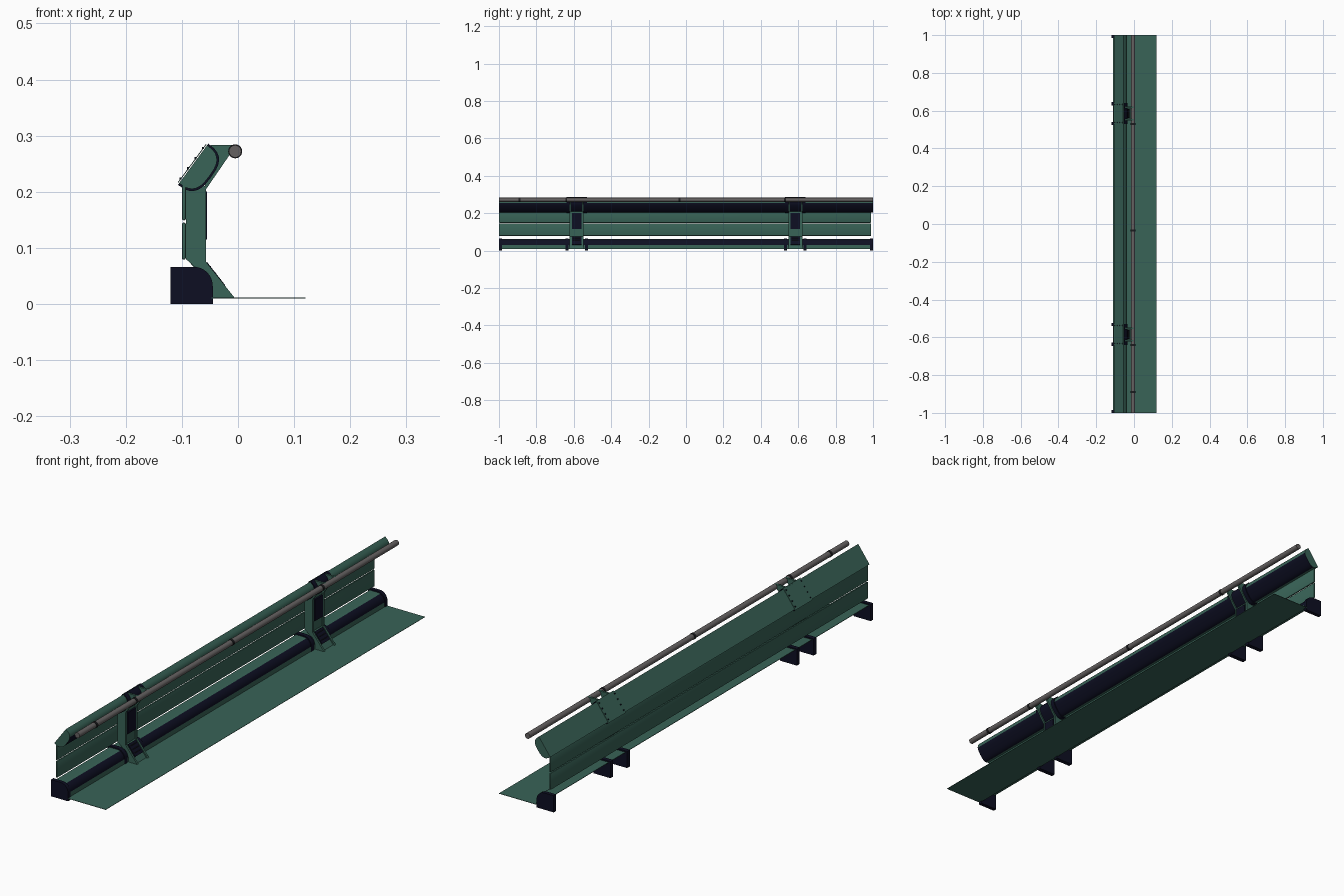
import bpy, bmesh, math
from mathutils import Vector

if "Cube" in bpy.data.objects:
    bpy.data.objects.remove(bpy.data.objects["Cube"])


def mat(name, rgb):
    m = bpy.data.materials.new(name)
    m.diffuse_color = (*rgb, 1)
    m.use_nodes = True
    m.node_tree.nodes["Principled BSDF"].inputs["Base Color"].default_value = m.diffuse_color
    return m


GREEN = mat("dull green", (0.04, 0.125, 0.095))
NAVY = mat("dark navy", (0.004, 0.0045, 0.016))
GREY = mat("rail grey", (0.13, 0.12, 0.12))
BLACK = mat("ring black", (0.012, 0.012, 0.014))


def finish(bm, name, mats, smooth=True):
    bmesh.ops.recalc_face_normals(bm, faces=bm.faces)
    me = bpy.data.meshes.new(name)
    bm.to_mesh(me)
    bm.free()
    for m in mats:
        me.materials.append(m)
    ob = bpy.data.objects.new(name, me)
    bpy.context.collection.objects.link(ob)
    if smooth:
        bpy.ops.object.select_all(action='DESELECT')
        ob.select_set(True)
        bpy.context.view_layer.objects.active = ob
        bpy.ops.object.shade_smooth_by_angle(angle=math.radians(35))
    return ob


def prism(name, pts, y0, y1, mats, rule=None, smooth=True):
    """Extrude an (x, z) outline along y; rule(face centre, normal) picks a material."""
    bm = bmesh.new()
    f = bm.faces.new([bm.verts.new((x, y0, z)) for x, z in pts])
    r = bmesh.ops.extrude_face_region(bm, geom=[f])
    vs = [v for v in r["geom"] if isinstance(v, bmesh.types.BMVert)]
    bmesh.ops.translate(bm, verts=vs, vec=(0, y1 - y0, 0))
    bmesh.ops.recalc_face_normals(bm, faces=bm.faces)
    if rule:
        for f in bm.faces:
            f.material_index = int(rule(f.calc_center_median(), f.normal))
    return finish(bm, name, mats, smooth)


def strip(line, t):
    """Closed outline of a polyline thickened by t to its left side."""
    ps = [Vector(p) for p in line]
    out = []
    for i, p in enumerate(ps):
        d = (ps[min(i + 1, len(ps) - 1)] - ps[max(i - 1, 0)]).normalized()
        out.append(p + Vector((-d.y, d.x)) * t)
    return [tuple(p) for p in ps] + [tuple(p) for p in reversed(out)]


def cylinder(name, x, z, r, y0, y1, m, n=24):
    pts = [(x + r * math.cos(2 * math.pi * i / n), z + r * math.sin(2 * math.pi * i / n)) for i in range(n)]
    return prism(name, pts, y0, y1, [m])


def box(name, lo, hi, m, bevel=0.0):
    bm = bmesh.new()
    bmesh.ops.create_cube(bm, size=1)
    for v in bm.verts:
        v.co = [(lo[i] + hi[i]) / 2 + v.co[i] * (hi[i] - lo[i]) for i in range(3)]
    if bevel:
        bmesh.ops.bevel(bm, geom=bm.edges[:], offset=bevel, segments=2, affect='EDGES', profile=0.5)
    return finish(bm, name, [m], bool(bevel))


# ground-level apron sheet
box("apron_sheet", (-0.047, -1, 0.010), (0.12, 1, 0.0115), GREEN)

# lower open-backed housing with a dark light strip
arc = [(-0.078 + 0.031 * math.sin(a), 0.030 + 0.031 * math.cos(a))
       for a in [math.radians(90 * i / 8) for i in range(9)]]
house = [(-0.112, 0.061)] + arc + [(-0.047, 0.010)]
prism("lower_housing", strip(house, -0.002), -0.99, 0.99, [GREEN, NAVY],
      lambda c, n: n.x > 0.3 and abs(n.y) < 0.5 and c.z > 0.031)

# dark divider plates following the housing section
cap_arc = [(-0.078 + 0.033 * math.sin(a), 0.032 + 0.034 * math.cos(a))
           for a in [math.radians(90 * i / 8) for i in range(9)]]
plate = [(-0.12, 0.0), (-0.12, 0.066)] + cap_arc + [(-0.045, 0.0)]
for i, (a, b) in enumerate([(-1, -0.985), (-0.645, -0.628), (-0.54, -0.523),
                            (0.523, 0.54), (0.628, 0.645), (0.985, 1)]):
    prism(f"divider_plate_{i}", plate, a, b, [NAVY])

# two back boards
box("back_board_low", (-0.100, -1, 0.079), (-0.093, 0.99, 0.145), GREEN, 0.003)
box("back_board_high", (-0.100, -1, 0.149), (-0.093, 0.99, 0.212), GREEN, 0.003)

# tilted upper housing: flat back, bulged front with a dark strip
p0, p1 = Vector((-0.055, 0.283)), Vector((-0.105, 0.215))
axis = (p1 - p0)
side = Vector((-axis.y, axis.x)).normalized()


def bulge(off, n=14):
    """Rounded front of the upper housing, from the top edge to the low edge."""
    mid = (p0 + p1) / 2
    half, res = axis.length / 2 + off, []
    for i in range(n + 1):
        a = math.pi * i / n
        c, s = math.cos(a), math.sin(a)
        u = math.copysign(abs(c) ** 0.7, c)
        q = mid - axis.normalized() * half * u + side * (0.036 + off) * abs(s) ** 0.7
        res.append((q.x, q.y))
    return res


prism("upper_housing", bulge(0), -1, 1, [GREEN, NAVY],
      lambda c, n: abs(n.y) < 0.5 and c.z < 0.252 and n.x > 0.2)

# hand rail and its joint rings
cylinder("hand_rail", -0.005, 0.272, 0.011, -1, 1, GREY)
for i, y in enumerate((-0.89, -0.64, -0.035, 0.53)):
    cylinder(f"rail_ring_{i}", -0.005, 0.272, 0.0125, y - 0.005, y + 0.005, BLACK)

# posts
post_side = [(-0.093, 0.21), (-0.093, 0.080), (-0.072, 0.062), (-0.055, 0.045), (-0.045, 0.030),
             (-0.045, 0.011), (-0.006, 0.011), (-0.057, 0.075), (-0.057, 0.21)]
web = [(-0.092, 0.21), (-0.092, 0.080), (-0.045, 0.030), (-0.045, 0.012), (-0.013, 0.012),
       (-0.062, 0.075), (-0.062, 0.21)]
arm = [(-0.060, 0.200), (-0.058, 0.222), (-0.042, 0.245), (-0.048, 0.283), (-0.003, 0.283), (-0.012, 0.270)]
for k, cy in (("front", -0.585), ("rear", 0.585)):
    for j, s in (("a", -1), ("b", 1)):
        a, b = sorted((cy + s * 0.029, cy + s * 0.037))
        prism(f"{k}_post_side_{j}", post_side, a, b, [GREEN], smooth=False)
        prism(f"{k}_rail_arm_{j}", arm, a, b, [GREEN], smooth=False)
    prism(f"{k}_post_web", web, cy - 0.03, cy + 0.03, [GREEN], smooth=False)
    # dark inset plates on the upright and on the sloping foot
    box(f"{k}_post_plate", (-0.062, cy - 0.025, 0.115), (-0.055, cy + 0.025, 0.200), NAVY)
    prism(f"{k}_foot_plate", strip([(-0.058, 0.072), (-0.026, 0.031)], 0.004),
          cy - 0.025, cy + 0.025, [NAVY], smooth=False)
    for r in range(3):
        x, z = -0.050 + r * 0.009, 0.0655 - r * 0.0115
        box(f"{k}_foot_rib_{r}", (x - 0.001, cy - 0.018, z - 0.001), (x + 0.002, cy + 0.018, z + 0.002), BLACK)
    # dark band wrapped round the upper housing, with a green back plate
    prism(f"{k}_housing_band", bulge(0.0035), cy - 0.055, cy + 0.055, [NAVY, GREEN],
          lambda c, n: n.x < -0.6 and n.z > 0.3)
    back = Vector((-side.x, -side.y)) * 0.0015
    prism(f"{k}_back_plate", strip([tuple(p0 + back), tuple(p1 + back)], -0.0015),
          cy - 0.055, cy + 0.055, [GREEN], smooth=False)
    # bolts along the edges of the back plate
    for j in range(4):
        for s in (-1, 1):
            q = p0 + axis * (0.1 + 0.8 * j / 3) + back * 2
            y = cy + s * 0.048
            box(f"{k}_bolt_{j}_{'a' if s < 0 else 'b'}", (q.x - 0.002, y - 0.002, q.y - 0.002),
                (q.x + 0.002, y + 0.002, q.y + 0.002), NAVY)
